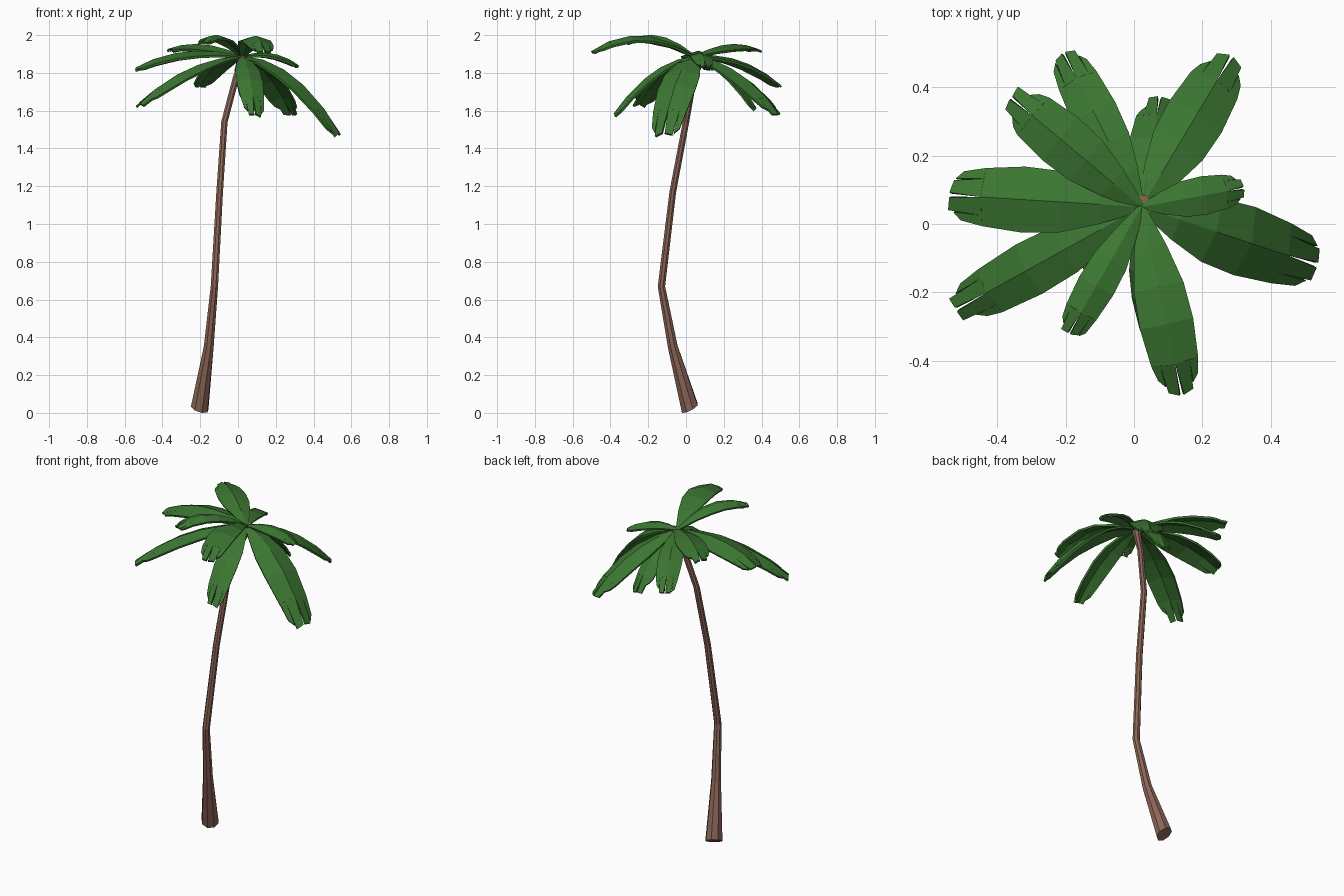
import bpy, bmesh, math, random
from mathutils import Vector

if "Cube" in bpy.data.objects:
    bpy.data.objects.remove(bpy.data.objects["Cube"])
random.seed(4)

def material(name, col):
    m = bpy.data.materials.new(name)
    m.diffuse_color = (*col, 1)
    m.use_nodes = True
    m.node_tree.nodes["Principled BSDF"].inputs["Base Color"].default_value = m.diffuse_color
    return m

BARK = material("brown bark", (0.26, 0.13, 0.095))
LEAF = material("palm green", (0.045, 0.185, 0.032))

def make(name, bm, mat):
    bmesh.ops.recalc_face_normals(bm, faces=bm.faces)
    me = bpy.data.meshes.new(name)
    bm.to_mesh(me)
    bm.free()
    me.materials.append(mat)
    ob = bpy.data.objects.new(name, me)
    bpy.context.collection.objects.link(ob)
    return ob

# Trunk: octagonal rings swept along a leaning, kinked path
def trunk():
    path = [(-0.203, 0.02, 0.04, 0.05), (-0.155, -0.07, 0.35, 0.028),
            (-0.125, -0.13, 0.67, 0.021), (-0.097, -0.07, 1.17, 0.019),
            (-0.072, 0.0, 1.54, 0.018), (-0.012, 0.04, 1.77, 0.018),
            (0.02, 0.05, 1.85, 0.022), (0.022, 0.052, 1.89, 0.034)]
    pts = [Vector(p[:3]) for p in path]
    bm = bmesh.new()
    rings = []
    for i, p in enumerate(pts):
        d = (pts[min(i + 1, len(pts) - 1)] - pts[max(i - 1, 0)]).normalized()
        if i == 0:
            d = Vector((0.3, -0.45, 0.84)).normalized()   # cut foot tilts
        u = Vector((0, 1, 0)).cross(d).normalized()
        v = d.cross(u)
        r = path[i][3]
        rings.append([bm.verts.new(p + r * (math.cos(a) * u + math.sin(a) * v))
                      for a in [(k + 0.5) * math.tau / 8 for k in range(8)]])
    for a, b in zip(rings, rings[1:]):
        for k in range(8):
            bm.faces.new((a[k], a[(k + 1) % 8], b[(k + 1) % 8], b[k]))
    bm.faces.new(rings[0])
    bm.faces.new(rings[-1])
    low = min(v.co.z for v in bm.verts)
    for v in rings[0]:
        v.co.z -= low
    make("trunk", bm, BARK)

# Frond: roof-folded blade along an arching curve, with a split, ragged tip
def frond(name, tip, ctrl_z, half):
    base = Vector((0.022, 0.05, 1.885))
    tip = Vector(tip)
    ctrl = base.lerp(tip, 0.55)
    ctrl.z = ctrl_z
    side = Vector((tip.y - base.y, base.x - tip.x, 0)).normalized()

    def point(t, v, w):
        c = (1 - t) ** 2 * base + 2 * t * (1 - t) * ctrl + t * t * tip
        tan = (1 - t) * (ctrl - base) + t * (tip - ctrl)
        up = side.cross(tan).normalized()
        return c + side * v * w * half - up * abs(v) * w * half * 0.32

    bm = bmesh.new()
    stations = [(0, 0.12), (0.2, 0.6), (0.4, 0.93), (0.6, 1.0), (0.82, 0.88)]
    cols = (-1, 0, 1)
    rows = [[bm.verts.new(point(t, v, w)) for v in cols] for t, w in stations]
    for a, b in zip(rows, rows[1:]):
        for k in range(2):
            bm.faces.new((a[k], a[k + 1], b[k + 1], b[k]))
    # ragged fingers at the tip, one or two on each half
    last = rows[-1]
    for k, s in ((0, -1), (1, 1)):
        outer, inner = (last[0], last[1]) if s < 0 else (last[2], last[1])
        mid = bm.verts.new(point(0.82, 0.62 * s, 0.88))
        e = random.uniform(0.9, 1.0)
        a = bm.verts.new(point(e - 0.04, 0.78 * s, 0.95))
        b = bm.verts.new(point(e, 0.56 * s, 0.9))
        c = bm.verts.new(point(random.uniform(0.98, 1.02), 0.5 * s, 0.9))
        d = bm.verts.new(point(1.0, 0.07 * s, 0.9))
        bm.faces.new((outer, mid, b, a))
        bm.faces.new((mid, inner, d, c))
    for f in bm.faces:
        if f.normal.z < 0:
            f.normal_flip()
    ob = make(name, bm, LEAF)
    sol = ob.modifiers.new("thickness", "SOLIDIFY")
    sol.thickness = 0.012
    sol.offset = 0

trunk()
# name, tip position, arch control height, half width
for args in [
    ("frond_north_east", (0.285, 0.49, 1.58), 1.85, 0.088),
    ("frond_north", (0.075, 0.37, 1.61), 1.86, 0.065),
    ("frond_north_west", (-0.205, 0.50, 1.73), 1.91, 0.068),
    ("frond_west_north_west", (-0.36, 0.37, 1.925), 1.985, 0.08),
    ("frond_west", (-0.54, 0.085, 1.825), 1.96, 0.095),
    ("frond_west_south_west", (-0.52, -0.25, 1.635), 1.87, 0.08),
    ("frond_south_west", (-0.19, -0.32, 1.96), 2.06, 0.055),
    ("frond_south_high", (0.14, -0.50, 1.91), 2.085, 0.078),
    ("frond_south_low", (0.09, -0.38, 1.58), 1.86, 0.068),
    ("frond_east_south_east", (0.535, -0.12, 1.48), 1.87, 0.103),
    ("frond_east", (0.32, 0.105, 1.835), 1.935, 0.055),
]:
    frond(*args)
